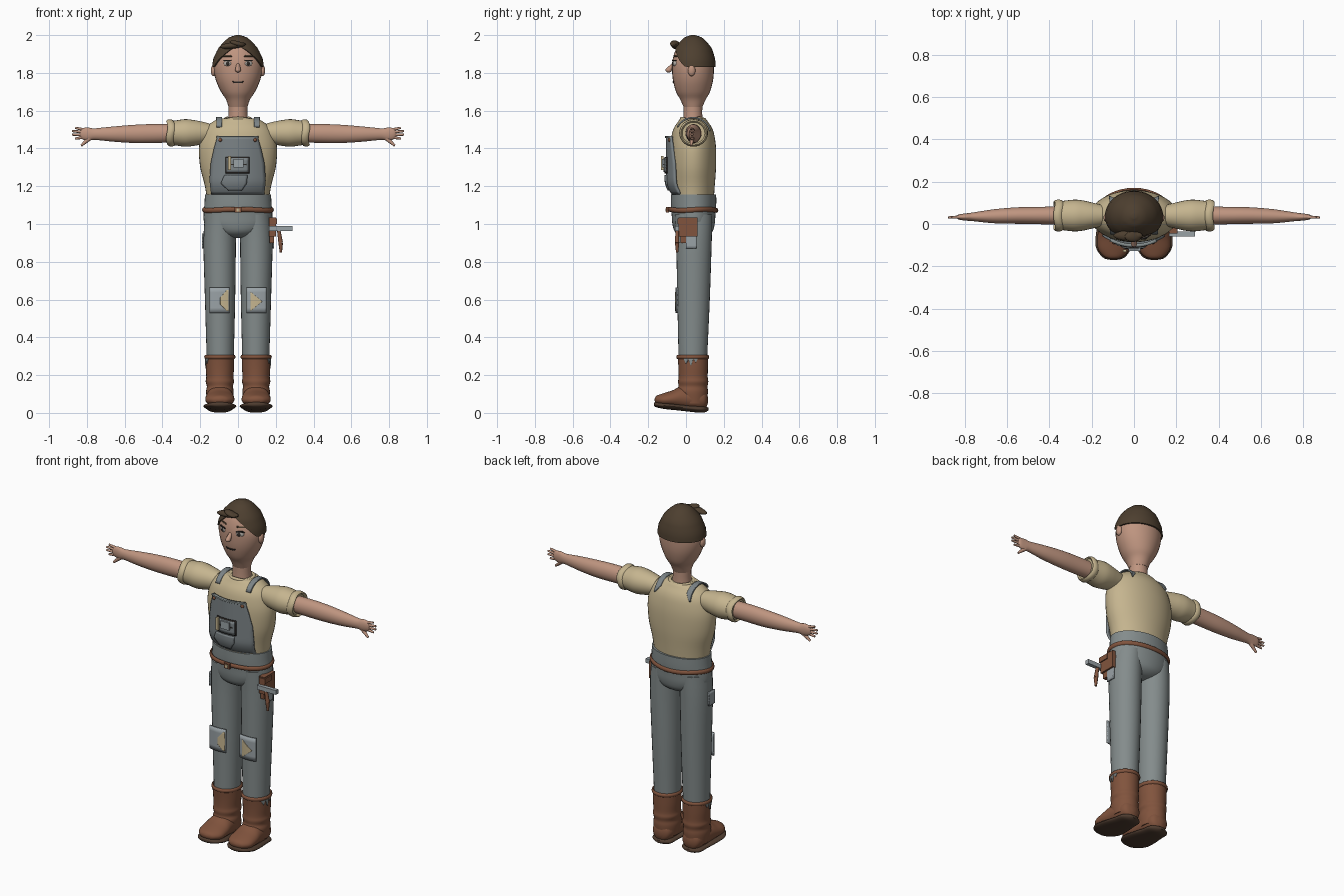
import bpy, bmesh, math
from mathutils import Vector, Matrix

if "Cube" in bpy.data.objects:
    bpy.data.objects.remove(bpy.data.objects["Cube"])

COLORS = {
    "skin": (0.52, 0.30, 0.215), "hair_brown": (0.075, 0.05, 0.029),
    "shirt_tan": (0.56, 0.46, 0.275), "denim": (0.23, 0.262, 0.262),
    "bib_denim": (0.20, 0.228, 0.24), "leather": (0.22, 0.088, 0.047),
    "sole_brown": (0.08, 0.047, 0.03), "pale_metal": (0.32, 0.36, 0.38),
    "eye_white": (0.5, 0.47, 0.43), "dark": (0.03, 0.025, 0.022)}
MATS = {}
for key, c in COLORS.items():
    MATS[key] = bpy.data.materials.new(key)
    MATS[key].diffuse_color = (*c, 1)


def finish(name, bm, mat, angle=50):
    bmesh.ops.recalc_face_normals(bm, faces=bm.faces)
    me = bpy.data.meshes.new(name)
    bm.to_mesh(me)
    bm.free()
    ob = bpy.data.objects.new(name, me)
    bpy.context.collection.objects.link(ob)
    me.materials.append(MATS[mat])
    bpy.ops.object.select_all(action='DESELECT')
    ob.select_set(True)
    bpy.context.view_layer.objects.active = ob
    bpy.ops.object.shade_smooth_by_angle(angle=math.radians(angle))
    return ob


def spline(rows, k=4):
    """Smoothly resample a list of equal-length rows."""
    out = []
    for i in range(len(rows) - 1):
        quad = (rows[max(i - 1, 0)], rows[i], rows[i + 1], rows[min(i + 2, len(rows) - 1)])
        for j in range(k):
            t = j / k
            out.append([0.5 * (2 * b + (c - a) * t + (2 * a - 5 * b + 4 * c - d) * t * t
                               + (3 * b - a - 3 * c + d) * t ** 3) for a, b, c, d in zip(*quad)])
    return out + [list(rows[-1])]


def skin_rings(bm, rings):
    vr = [[bm.verts.new(p) for p in r] for r in rings]
    n = len(vr[0])
    for a, b in zip(vr, vr[1:]):
        for i in range(n):
            bm.faces.new((a[i], a[(i + 1) % n], b[(i + 1) % n], b[i]))
    return vr


def loft(name, rows, mat, axis='z', n=28, k=4):
    """rows: position on axis, two centres, two radii; ellipse cross-sections."""
    rings = []
    for t, c1, c2, r1, r2 in spline(rows, k):
        ring = []
        for i in range(n):
            a = 2 * math.pi * i / n
            u, v = c1 + max(r1, .001) * math.cos(a), c2 + max(r2, .001) * math.sin(a)
            ring.append({'x': (t, u, v), 'y': (u, t, v), 'z': (u, v, t)}[axis])
        rings.append(ring)
    bm = bmesh.new()
    vr = skin_rings(bm, rings)
    bm.faces.new(vr[0])
    bm.faces.new(vr[-1])
    return finish(name, bm, mat)


def ball(name, loc, size, mat, rot=(0, 0, 0), seg=16):
    bm = bmesh.new()
    bmesh.ops.create_uvsphere(bm, u_segments=seg, v_segments=seg // 2, radius=1)
    m = Matrix.LocRotScale(Vector(loc), None, None)
    for ax, ang in zip("XYZ", rot):
        m = m @ Matrix.Rotation(ang, 4, ax)
    bm.transform(m @ Matrix.Diagonal((*size, 1)))
    return finish(name, bm, mat)


def box(name, lo, hi, mat):
    bm = bmesh.new()
    bmesh.ops.create_cube(bm, size=1)
    lo, hi = Vector(lo), Vector(hi)
    bm.transform(Matrix.Translation((lo + hi) / 2) @ Matrix.Diagonal((*(hi - lo), 1)))
    return finish(name, bm, mat, 30)


def rod(name, p, q, r1, r2, mat, n=10):
    p, q = Vector(p), Vector(q)
    bm = bmesh.new()
    bmesh.ops.create_cone(bm, cap_ends=True, segments=n, radius1=r1, radius2=r2, depth=(q - p).length)
    rot = (q - p).to_track_quat('Z', 'Y').to_matrix().to_4x4()
    bm.transform(Matrix.Translation((p + q) / 2) @ rot)
    return finish(name, bm, mat)


def band(name, c, ru, rv, r, h, mat, axis='z', wave=0.0):
    """Ring around a limb or waist with thickness r and half height h."""
    rings = []
    for i in range(40):
        a = 2 * math.pi * i / 40
        ring = []
        for j in range(8):
            b = 2 * math.pi * j / 8
            d = r * math.cos(b)
            u, v = (ru + d) * math.cos(a), (rv + d) * math.sin(a)
            w = h * math.sin(b) + wave * math.sin(3 * a)
            ring.append((c[0] + u, c[1] + v, c[2] + w) if axis == 'z' else (c[0] + w, c[1] + u, c[2] + v))
        rings.append(ring)
    bm = bmesh.new()
    skin_rings(bm, rings + [])
    vs = list(bm.verts)
    for j in range(8):
        bm.faces.new((vs[-8 + j], vs[-8 + (j + 1) % 8], vs[(j + 1) % 8], vs[j]))
    return finish(name, bm, mat)


def sheet(name, rows, surf, mat, thick=0.008, n=10):
    """Plate from rows (height, left, right) laid on surf(u, height)."""
    bm = bmesh.new()
    grid = []
    for (z0, l0, r0), (z1, l1, r1) in zip(rows, rows[1:]):
        for j in range(6):
            t = j / 5
            l, r, z = l0 + (l1 - l0) * t, r0 + (r1 - r0) * t, z0 + (z1 - z0) * t
            grid.append([bm.verts.new(surf(l + (r - l) * i / n, z)) for i in range(n + 1)])
    for a, b in zip(grid, grid[1:]):
        for i in range(n):
            bm.faces.new((a[i], a[i + 1], b[i + 1], b[i]))
    bmesh.ops.remove_doubles(bm, verts=bm.verts, dist=1e-5)
    ob = finish(name, bm, mat, 40)
    mod = ob.modifiers.new("thickness", 'SOLIDIFY')
    mod.thickness, mod.offset = thick, 0
    return ob


CY = 0.037  # body axis depth
# Head, neck and hair
HEAD = [(1.62, .05, .05), (1.66, .064, .068), (1.70, .09, .09), (1.76, .117, .106), (1.82, .129, .111),
        (1.87, .122, .108), (1.925, .095, .09), (1.96, .062, .06), (1.98, .035, .035), (1.99, .002, .002)]
loft("head", [(z, 0, CY, a, b) for z, a, b in HEAD], "skin")
loft("neck", [(1.52, 0, CY, .056, .052), (1.58, 0, CY, .05, .049), (1.66, 0, CY, .05, .05)], "skin")


def head_radii(z):
    for (z0, a0, b0), (z1, a1, b1) in zip(HEAD, HEAD[1:]):
        if z <= z1:
            t = (z - z0) / (z1 - z0)
            return a0 + (a1 - a0) * t, b0 + (b1 - b0) * t
    return HEAD[-1][1:]


def face(x, z, off=0.0):
    a, b = head_radii(z)
    return (x, CY - b * math.sqrt(max(0, 1 - (x / a) ** 2)) - off, z)


bm, rings = bmesh.new(), []
for t in (-1, *[i / 12 for i in range(13)]):
    ring = []
    for i in range(48):
        az = 2 * math.pi * i / 48
        front = max(0, -math.sin(az))
        line = 1.832 + 0.105 * max(0, (front - .35) / .65) ** 1.2
        s = math.sin(max(t, 0) * math.pi / 2)
        z = line + (1.99 - line) * s
        a, b = head_radii(z)
        g = -.01 if t < 0 else .01
        ring.append(((a + g) * math.cos(az), CY + (b + g) * math.sin(az), z + .01 * s))
    rings.append(ring)
bm.faces.new(skin_rings(bm, rings)[-1])
finish("hair_cap", bm, "hair_brown", 60)
ball("hair_tuft", (-.028, -.055, 1.945), (.07, .024, .017), "hair_brown", (0, -.1, 0))
ball("hair_curl", (-.005, -.06, 1.955), (.04, .025, .014), "hair_brown", (0, .25, 0))
rod("nose", (0, -.062, 1.85), (0, -.092, 1.815), .008, .015, "skin")
ball("nose_tip", (0, -.092, 1.815), (.015, .017, .013), "skin")
sheet("mouth", [(1.747, -.024, .024), (1.754, -.03, .03)], lambda u, z: face(u, z + 2 * u * u, .002), "dark", .004)
for s in (1, -1):
    ball("ear", (s * .13, .03, 1.812), (.014, .02, .03), "skin")
    ball("eye", face(s * .056, 1.85), (.022, .008, .014), "eye_white", (0, 0, s * .45))
    ball("pupil", face(s * .054, 1.85, .005), (.011, .006, .011), "dark", (0, 0, s * .45))
    sheet("eyelid", [(1.862, s * .056 - .024, s * .056 + .024), (1.869, s * .056 - .018, s * .056 + .018)],
          lambda u, z: face(u, z, .005), "dark", .005)
    sheet("eyebrow", [(1.885, s * .056 - .025, s * .056 + .025), (1.893, s * .056 - .02, s * .056 + .02)],
          lambda u, z: face(u, z, .003), "hair_brown", .005)

# Shirt
loft("shirt_body", [(z, 0, CY, a, b) for z, a, b in (
    (1.10, .16, .108), (1.2, .175, .115), (1.3, .2, .122), (1.4, .207, .122), (1.47, .192, .113),
    (1.51, .17, .1), (1.54, .135, .08), (1.557, .1, .068), (1.56, .07, .058))], "shirt_tan", n=40)
band("shirt_collar", (0, CY, 1.555), .066, .06, .01, .01, "shirt_tan", wave=.003)

# Arms, sleeves and hands
for s in (1, -1):
    loft("sleeve", [(s * x, .04, 1.482, a, b) for x, a, b in (
        (.15, .05, .05), (.2, .062, .062), (.24, .071, .069), (.28, .075, .073), (.33, .07, .066),
        (.365, .066, .062))], "shirt_tan", 'x')
    band("sleeve_cuff", (s * .357, .04, 1.482), .067, .063, .009, .02, "shirt_tan", 'x', .004)
    loft("arm", [(s * x, y, z, a, b) for x, y, z, a, b in (
        (.34, .04, 1.48, .043, .048), (.45, .04, 1.479, .041, .05), (.55, .04, 1.477, .039, .048),
        (.65, .037, 1.476, .034, .041), (.72, .035, 1.476, .026, .034), (.765, .034, 1.476, .02, .03),
        (.795, .033, 1.476, .017, .035), (.825, .033, 1.478, .013, .029), (.838, .033, 1.478, .006, .018))],
         "skin", 'x')
    for z0, x1, z1 in ((1.498, .862, 1.509), (1.486, .878, 1.492), (1.473, .878, 1.473), (1.46, .863, 1.452)):
        rod("finger", (s * .81, .033, z0), (s * x1, .031, z1), .009, .0055, "skin")
    rod("thumb", (s * .785, .033, 1.455), (s * .83, .027, 1.415), .013, .006, "skin")

# Overalls
loft("trouser_seat", [(z, 0, CY + .003, a, b) for z, a, b in (
    (.925, .03, .03), (.935, .09, .07), (.96, .14, .1), (1.0, .177, .112), (1.05, .182, .116),
    (1.1, .178, .12), (1.155, .175, .12))], "denim", n=40)
for s in (1, -1):
    loft("trouser_leg", [(z, s * x, y, a, b) for z, x, y, a, b in (
        (1.05, .092, .04, .083, .1), (.9, .097, .042, .086, .094), (.6, .095, .04, .08, .086),
        (.27, .094, .036, .071, .075))], "denim")


def bib(off=0.0):
    return lambda u, z: (u, -.1 + 2.2 * u * u + (.03 * max(0, (1.24 - z) / .08) ** 2) - off, z)


sheet("bib", [(1.16, -.14, .137), (1.23, -.148, .144), (1.32, -.142, .138), (1.40, -.125, .12),
              (1.46, -.108, .103)], bib(), "bib_denim", .012, 16)
sheet("bib_hem", [(1.455, -.112, .107), (1.465, -.11, .105)], bib(.002), "denim", .016)
sheet("lower_pocket", [(1.18, -.05, .02), (1.215, -.09, .045), (1.26, -.07, .05)], bib(.008), "bib_denim", .012)
sheet("pocket_edge", [(1.268, -.065, .06), (1.355, -.065, .06)], bib(.009), "dark", .008)
sheet("bib_pocket", [(1.274, -.059, .054), (1.349, -.059, .054)], bib(.014), "bib_denim", .008)
sheet("pocket_slot", [(1.312, -.05, .045), (1.318, -.05, .045)], bib(.018), "dark", .006)
box("pocket_tool", (-.052, -.133, 1.285), (-.036, -.12, 1.36), "shirt_tan")
box("pocket_tool_bar", (-.025, -.128, 1.30), (.03, -.116, 1.345), "pale_metal")
for s in (1, -1):
    ball("bib_button", (s * .092 - .002, -.088, 1.445), (.01, .008, .01), "leather")
    sheet("shoulder_strap", [(.45, s * .1 - .014, s * .1 + .014), (1.6, s * .1 - .016, s * .1 + .016),
                             (2.5, s * .1 - .016, s * .1 + .016), (2.95, s * .115 - .003, s * .115 + .003)],
          lambda u, t: (u, CY - .092 * math.cos(t), 1.475 + .088 * math.sin(t)), "bib_denim")
    sheet("thigh_patch", [(.87, .0, .055), (.95, .0, .055)], lambda u, z: (s * .186, u, z), "pale_metal")


# Knee patches with torn openings
def knee(s, off):
    return lambda u, z: (u, -.052 + 2.5 * (u - s * .097) ** 2 - off, z)


for s in (1, -1):
    sheet("knee_patch", [(.53, s * .098 - .052, s * .098 + .052), (.665, s * .098 - .052, s * .098 + .052)],
          knee(s, 0), "pale_metal")
sheet("right_tear", [(.54, -.06, -.05), (.575, -.094, -.05), (.61, -.094, -.05), (.65, -.06, -.05)],
      knee(-1, .004), "shirt_tan", .006)
sheet("left_tear", [(.54, .066, .068), (.59, .066, .128), (.64, .066, .068)], knee(1, .004), "shirt_tan", .006)

# Belt, pouch and hammer
band("belt", (0, CY, 1.075), .182, .126, .008, .013, "leather", wave=.003)
box("buckle", (-.018, -.106, 1.06), (.018, -.09, 1.09), "leather")
box("buckle_centre", (-.009, -.109, 1.067), (.009, -.1, 1.083), "shirt_tan")
box("tool_pouch", (.165, -.04, .935), (.2, .06, 1.035), "leather")
box("pouch_flap", (.168, -.045, 1.0), (.206, .02, 1.03), "leather")
box("pouch_end", (.168, -.03, .9), (.19, .0, .94), "leather")
box("hammer_head", (.165, -.058, .964), (.288, -.036, .989), "pale_metal")
rod("hammer_handle", (.215, -.047, .97), (.226, -.047, .9), .009, .012, "leather")
rod("hammer_grip", (.226, -.047, .9), (.227, -.047, .85), .012, .006, "leather")

# Boots
for s in (1, -1):
    c = s * .096
    loft("boot_shaft", [(z, c, y, a, b) for z, y, a, b in (
        (.05, .04, .066, .07), (.11, .034, .073, .082), (.14, .037, .069, .077), (.165, .038, .075, .08),
        (.19, .038, .072, .077), (.24, .038, .075, .078), (.30, .036, .076, .081))], "leather")
    band("boot_cuff", (c, .036, .296), .076, .08, .007, .011, "leather")
    loft("boot_foot", [(y, c, z, a, b) for y, z, a, b in (
        (-.166, .07, .01, .006), (-.155, .069, .044, .022), (-.12, .069, .073, .035), (-.07, .074, .077, .046),
        (-.02, .08, .072, .062), (.05, .075, .066, .062), (.1, .07, .05, .05), (.116, .068, .012, .015))],
         "leather", 'y')
    loft("boot_sole", [(y, c, z, a, b) for y, z, a, b in (
        (-.17, .046, .012, .006), (-.158, .044, .052, .014), (-.11, .038, .084, .018), (-.05, .032, .084, .018),
        (.03, .024, .07, .019), (.09, .02, .06, .019), (.118, .02, .015, .008))], "sole_brown", 'y')
    for y, z in ((.0, .262), (.025, .25), (.05, .268)):  # frayed trouser hem
        sheet("frayed_hem", [(z, y, y + .003), (.29, y - .014, y + .014)],
              lambda u, h: (c + s * .0765 * math.sqrt(1 - ((u - .037) / .079) ** 2), u, h), "denim", .006)

for m in bpy.data.materials:
    if m.users and not m.is_grease_pencil:
        m.use_nodes = True
        m.node_tree.nodes["Principled BSDF"].inputs["Base Color"].default_value = m.diffuse_color
